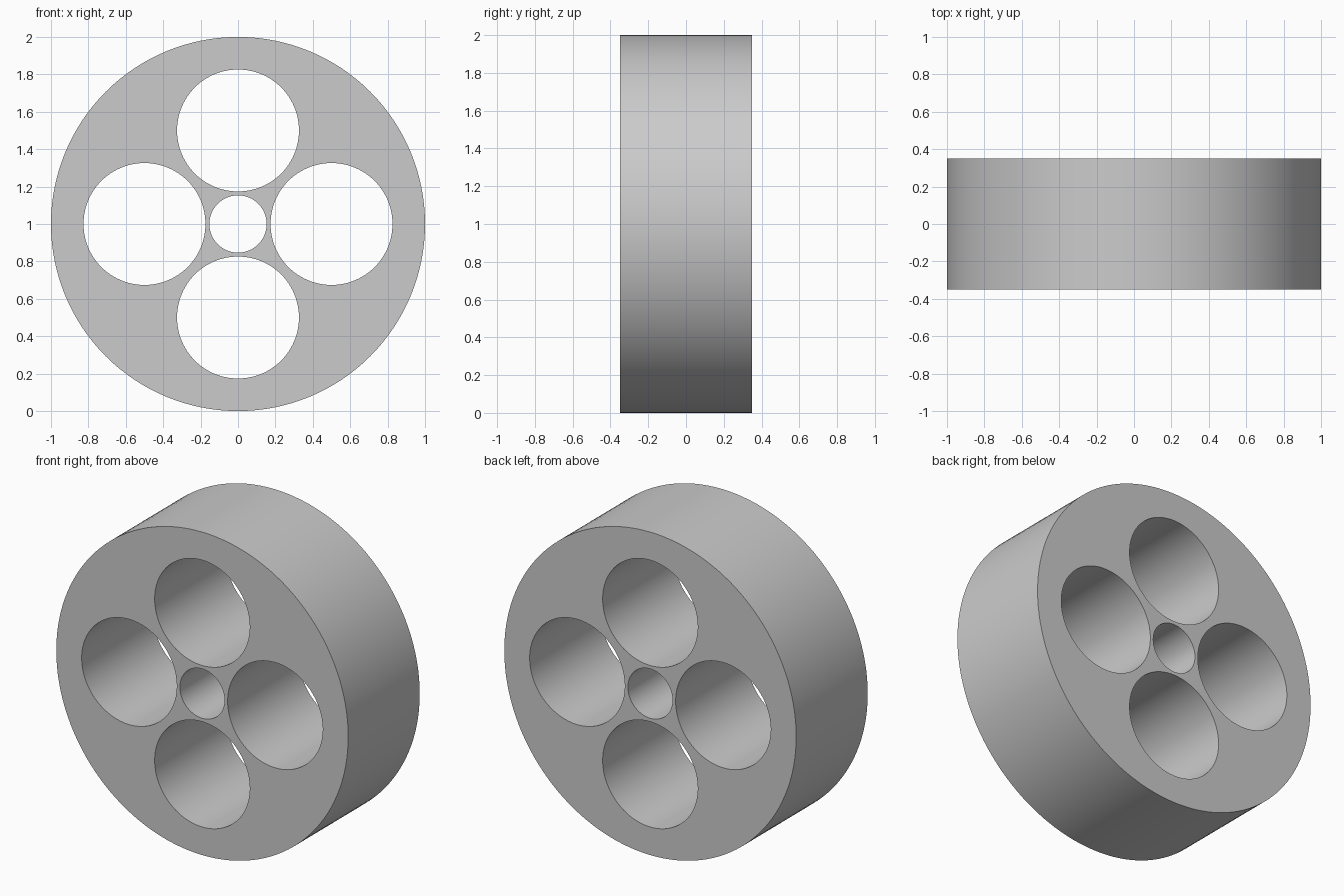
import bpy, bmesh
from math import sin, cos, pi, radians

if "Cube" in bpy.data.objects:
    bpy.data.objects.remove(bpy.data.objects["Cube"])

HALF_WIDTH = 0.35
curve = bpy.data.curves.new("wheel_profile", 'CURVE')
curve.dimensions = '2D'
curve.fill_mode = 'BOTH'
curve.extrude = HALF_WIDTH


def add_circle(cx, cy, radius, sides):
    spline = curve.splines.new('POLY')
    spline.points.add(sides - 1)
    for i, point in enumerate(spline.points):
        a = 2 * pi * i / sides
        point.co = (cx + radius * cos(a), cy + radius * sin(a), 0, 1)
    spline.use_cyclic_u = True


# Outer rim, axle hole and four round openings
add_circle(0, 0, 1.0, 128)
add_circle(0, 0, 0.153, 64)
for k in range(4):
    add_circle(0.5 * cos(k * pi / 2), 0.5 * sin(k * pi / 2), 0.326, 96)

# Extruded profile stood upright, facing the front
wheel = bpy.data.objects.new("wheel", curve)
bpy.context.collection.objects.link(wheel)
wheel.rotation_euler = (radians(90), 0, 0)
wheel.location = (0, 0, 1)
bpy.context.view_layer.objects.active = wheel
wheel.select_set(True)
bpy.ops.object.convert(target='MESH')
wheel = bpy.context.object
wheel.name = "wheel"

# Weld caps to walls and make normals consistent
bm = bmesh.new()
bm.from_mesh(wheel.data)
bmesh.ops.remove_doubles(bm, verts=bm.verts[:], dist=0.0005)
bmesh.ops.recalc_face_normals(bm, faces=bm.faces[:])
bm.to_mesh(wheel.data)
bm.free()
bpy.ops.object.shade_smooth_by_angle(angle=radians(30))
